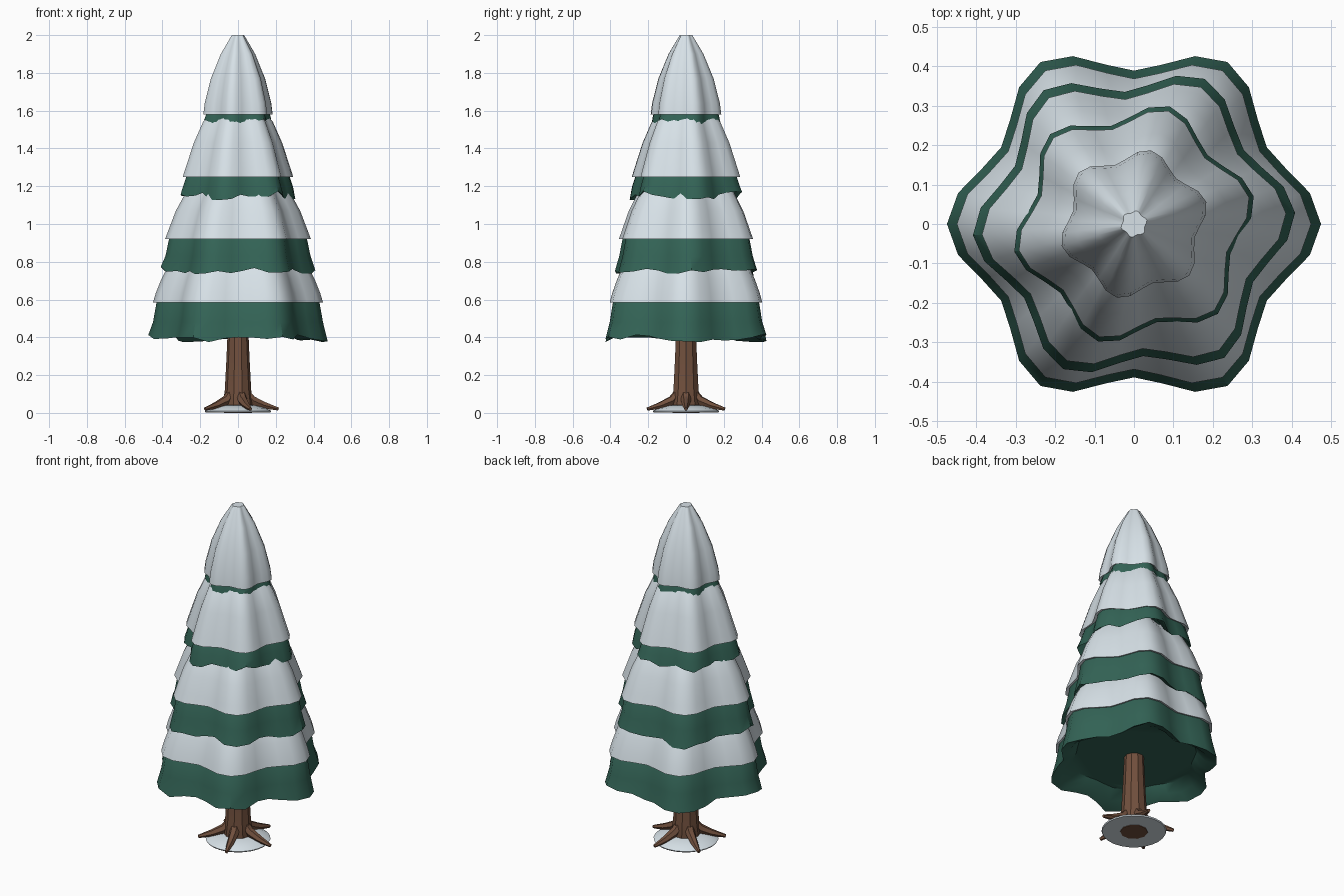
import bpy, bmesh, math, random
from mathutils import Vector

if "Cube" in bpy.data.objects:
    bpy.data.objects.remove(bpy.data.objects["Cube"])

random.seed(4)
SEG = 36


def material(name, rgb):
    m = bpy.data.materials.new(name)
    m.diffuse_color = (*rgb, 1)
    m.use_nodes = True
    m.node_tree.nodes["Principled BSDF"].inputs["Base Color"].default_value = m.diffuse_color
    return m


GREEN = material("pine green", (0.033, 0.125, 0.092))
SNOW = material("snow white", (0.72, 0.80, 0.85))
BARK = material("bark brown", (0.165, 0.08, 0.047))


def loft(name, rings, mat, angle=40):
    """Skin a list of closed rings and cap both ends."""
    bm = bmesh.new()
    loops = [[bm.verts.new(p) for p in ring] for ring in rings]
    n = len(loops[0])
    for a, b in zip(loops, loops[1:]):
        for i in range(n):
            j = (i + 1) % n
            bm.faces.new((a[i], a[j], b[j], b[i]))
    bm.faces.new(loops[0])
    bm.faces.new(loops[-1])
    bmesh.ops.recalc_face_normals(bm, faces=bm.faces)
    me = bpy.data.meshes.new(name)
    bm.to_mesh(me)
    bm.free()
    me.materials.append(mat)
    ob = bpy.data.objects.new(name, me)
    bpy.context.collection.objects.link(ob)
    bpy.ops.object.select_all(action="DESELECT")
    bpy.context.view_layer.objects.active = ob
    ob.select_set(True)
    bpy.ops.object.shade_smooth_by_angle(angle=math.radians(angle))
    return ob


def lobed(r, z, turn, depth=0.09, jag=None):
    """Six-lobed ring; r is the radius at the lobe tips."""
    ring = []
    for i in range(SEG):
        a = math.tau * i / SEG
        k = r * (1 - depth + depth * math.cos(6 * a))
        t = a + math.radians(turn)
        ring.append((k * math.cos(t), k * math.sin(t), z + (jag[i] if jag else 0)))
    return ring


# Tiers: turn, needle skirt (r, z) bottom to top, snow cap (r, z) bottom to top
TIERS = [
    (0, [(0.475, 0.395), (0.45, 0.48), (0.425, 0.62), (0.25, 0.80)],
     [(0.45, 0.585), (0.435, 0.635), (0.405, 0.71), (0.36, 0.80), (0.25, 0.92)]),
    (4, [(0.41, 0.75), (0.385, 0.83), (0.36, 0.95), (0.2, 1.15)],
     [(0.387, 0.92), (0.37, 0.965), (0.33, 1.07), (0.275, 1.17), (0.18, 1.28)]),
    (13, [(0.312, 1.15), (0.298, 1.2), (0.27, 1.28), (0.15, 1.45)],
     [(0.30, 1.25), (0.287, 1.29), (0.24, 1.43), (0.19, 1.54), (0.11, 1.64)]),
    (17, [(0.187, 1.54), (0.18, 1.57), (0.165, 1.62), (0.08, 1.75)],
     [(0.192, 1.58), (0.184, 1.64), (0.15, 1.77), (0.095, 1.90), (0.034, 2.0)]),
]
for n, (turn, skirt, cap) in enumerate(TIERS, 1):
    # Ragged hem, shared by the outer edge and the hollow underside
    amp = 0.016 if n < 4 else 0.01
    hem = [random.uniform(-amp, amp) - amp * 0.5 * math.cos(math.tau * i / 12)
           for i in range(SEG)]
    r0, z0 = skirt[0]
    rings = [lobed(r0 * 0.74, z0 + 0.07, turn, 0.05),
             lobed(r0 * 0.86, z0 + 0.03, turn, 0.08, hem),
             lobed(r0, z0, turn, jag=hem)]
    rings += [lobed(r, z, turn) for r, z in skirt[1:]]
    loft(f"needle_tier_{n}", rings, GREEN)

    r0, z0 = cap[0]
    rings = [lobed(r0 * 0.88, z0 + 0.015, turn)]
    rings += [lobed(r, z, turn) for r, z in cap]
    loft(f"snow_cap_{n}", rings, SNOW, 50)


def circle(r, z, n):
    return [(r * math.cos(math.tau * i / n), r * math.sin(math.tau * i / n), z)
            for i in range(n)]


# Trunk
loft("trunk", [circle(r, z, 10) for r, z in
               [(0.075, 0), (0.08, 0.05), (0.07, 0.12), (0.062, 0.27), (0.052, 0.50)]],
     BARK, 20)

# Five tapering roots
PATH = [(0.035, 0.115, 0.028), (0.08, 0.065, 0.026), (0.14, 0.04, 0.02), (0.215, 0.02, 0.009)]
for k in range(5):
    a = math.tau * k / 5
    out, side = Vector((math.cos(a), math.sin(a), 0)), Vector((-math.sin(a), math.cos(a), 0))
    rings = []
    for d, z, r in PATH:
        tilt = (out * 0.35 + Vector((0, 0, 1))).normalized()
        rings.append([out * d + Vector((0, 0, z)) + side * (r * math.cos(t)) + tilt * (r * math.sin(t))
                      for t in (math.tau * i / 6 for i in range(6))])
    loft(f"root_{k + 1}", rings, BARK, 20)

# Snow mound around the foot
loft("snow_mound", [circle(r, z, 24) for r, z in
                    [(0.172, 0.003), (0.176, 0.01), (0.15, 0.025), (0.10, 0.038), (0.04, 0.045)]],
     SNOW, 60)
